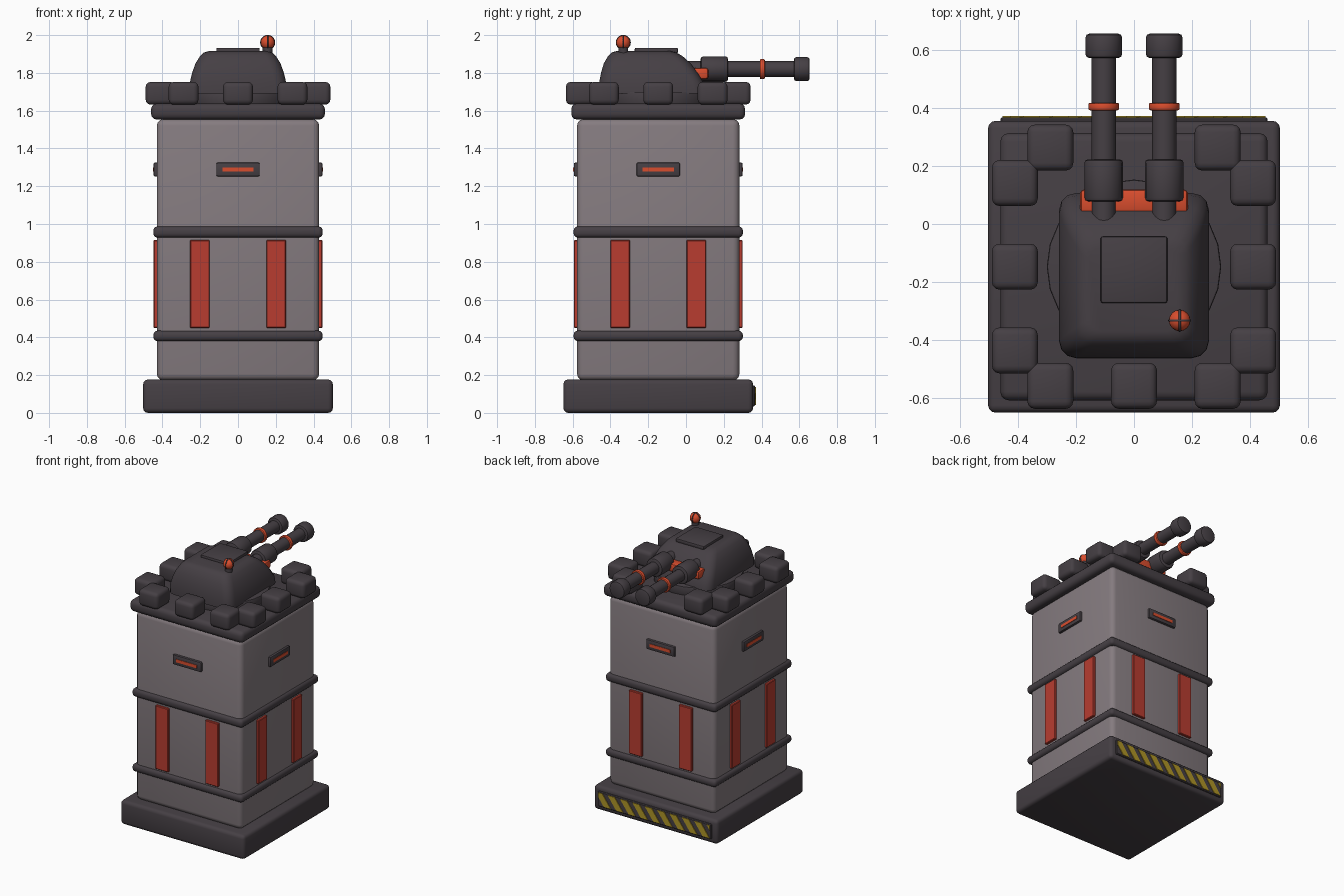
import bpy, bmesh, math
from mathutils import Matrix, Vector

if "Cube" in bpy.data.objects:
    bpy.data.objects.remove(bpy.data.objects["Cube"])

CY = -0.147  # tower axis in y


def mat(name, r, g, b):
    m = bpy.data.materials.new(name)
    m.diffuse_color = (r, g, b, 1)
    m.use_nodes = True
    m.node_tree.nodes["Principled BSDF"].inputs["Base Color"].default_value = m.diffuse_color
    return m


GREY = mat("warm grey armour", 0.235, 0.20, 0.215)
DARK = mat("dark metal", 0.06, 0.05, 0.058)
RED = mat("red panel", 0.48, 0.046, 0.03)
ORANGE = mat("orange glow", 0.70, 0.075, 0.027)
YELLOW = mat("hazard yellow", 0.43, 0.30, 0.02)


def finish(bm, name, material, bevel=0, segs=3, matrix=None):
    """Bevel the hard edges, place the mesh and shade it."""
    if bevel:
        edges = [e for e in bm.edges if e.calc_face_angle(0) > 1]
        bmesh.ops.bevel(bm, geom=edges, offset=bevel, segments=segs,
                        profile=0.5, affect='EDGES', clamp_overlap=True)
    if matrix:
        bm.transform(matrix)
    bmesh.ops.recalc_face_normals(bm, faces=bm.faces[:])
    me = bpy.data.meshes.new(name)
    bm.to_mesh(me)
    bm.free()
    me.materials.append(material)
    for p in me.polygons:
        p.use_smooth = True
    me.set_sharp_from_angle(angle=math.radians(35))
    ob = bpy.data.objects.new(name, me)
    bpy.context.collection.objects.link(ob)
    return ob


def box(name, x, y, z, material, bevel=0, segs=3, matrix=None):
    """Box from (min, max) ranges."""
    bm = bmesh.new()
    bmesh.ops.create_cube(bm, size=1)
    size = [b - a for a, b in (x, y, z)]
    mid = Vector([(a + b) / 2 for a, b in (x, y, z)])
    bm.transform(Matrix.Translation(mid) @ Matrix.Diagonal((*size, 1)))
    return finish(bm, name, material, bevel, segs, matrix)


def slab(name, half, z, material, bevel, segs=3):
    return box(name, (-half, half), (CY - half, CY + half), z, material, bevel, segs)


def cyl(name, r, length, centre, material, bevel=0, sides=16, axis='Y'):
    bm = bmesh.new()
    bmesh.ops.create_cone(bm, cap_ends=True, segments=sides, radius1=r,
                          radius2=r, depth=length)
    m = Matrix.Translation(centre)
    if axis == 'Y':
        m = m @ Matrix.Rotation(math.pi / 2, 4, 'X')
    return finish(bm, name, material, bevel, 2, m)


# tower core
slab("base_plinth", 0.502, (0, 0.177), DARK, 0.025)
slab("tower_body", 0.43, (0.172, 1.555), GREY, 0.035)
slab("lower_band", 0.448, (0.38, 0.435), DARK, 0.022)
slab("upper_band", 0.448, (0.928, 0.987), DARK, 0.022)
slab("roof_slab", 0.46, (1.553, 1.638), DARK, 0.03)

# details repeated on the four sides
for k, side in enumerate(("front", "right", "back", "left")):
    turn = Matrix.Translation((0, CY, 0)) @ Matrix.Rotation(k * math.pi / 2, 4, 'Z')
    for s in (-1, 1):
        box(f"{side}_red_panel", (s * 0.202 - 0.052, s * 0.202 + 0.052),
            (-0.447, -0.42), (0.45, 0.915), RED, 0.004, 1, turn)
    box(f"{side}_slot_frame", (-0.115, 0.115), (-0.447, -0.42), (1.252, 1.325),
        DARK, 0.008, 2, turn)
    box(f"{side}_slot_light", (-0.083, 0.083), (-0.45, -0.44), (1.277, 1.299),
        ORANGE, 0, 1, turn)
    # battlement blocks, leaving a gap behind the guns
    for x in (-0.288, 0, 0.288):
        if side == "back" and x == 0:
            continue
        box(f"{side}_battlement", (x - 0.079, x + 0.079), (-0.489, -0.331),
            (1.632, 1.752), DARK, 0.026, 3, turn)

# hazard strip on the back of the plinth
box("hazard_plate", (-0.46, 0.46), (0.34, 0.366), (0.035, 0.145), DARK, 0.005, 1)
bm = bmesh.new()
N, Z0, Z1, LEAN = 9, 0.042, 0.138, 0.07
step = 0.9 / N
for i in range(-1, N):
    x = -0.45 + i * step
    pts = [(x, Z0), (x + step * 0.55, Z0), (x + step * 0.55 + LEAN, Z1), (x + LEAN, Z1)]
    f = bm.faces.new([bm.verts.new((px, 0.366, pz)) for px, pz in pts])
    ext = bmesh.ops.extrude_face_region(bm, geom=[f])["geom"]
    bmesh.ops.translate(bm, vec=(0, 0.005, 0),
                        verts=[v for v in ext if isinstance(v, bmesh.types.BMVert)])
for sx in (-1, 1):  # trim stripes to the plate ends
    cut = bmesh.ops.bisect_plane(bm, geom=bm.verts[:] + bm.edges[:] + bm.faces[:],
                                 plane_co=(sx * 0.452, 0, 0), plane_no=(sx, 0, 0),
                                 clear_outer=True)
    bmesh.ops.holes_fill(bm, edges=[e for e in cut["geom_cut"]
                                    if isinstance(e, bmesh.types.BMEdge)])
finish(bm, "hazard_stripes", YELLOW)

# turret ring and domed turret
cyl("turret_ring", 0.3, 0.07, (0, CY, 1.665), DARK, 0.008, 24, 'Z')
sections = [  # z, half width, front y, back y, corner radius
    (1.69, 0.258, -0.462, 0.107, 0.06),
    (1.74, 0.257, -0.461, 0.098, 0.06),
    (1.80, 0.243, -0.45, 0.062, 0.06),
    (1.85, 0.225, -0.435, 0.025, 0.06),
    (1.89, 0.2, -0.412, -0.02, 0.055),
    (1.908, 0.18, -0.393, -0.052, 0.05),
    (1.915, 0.155, -0.37, -0.08, 0.045),
]
bm = bmesh.new()
loops = []
for z, w, y0, y1, r in sections:
    ring = []
    for c, (cx, cy) in enumerate([(w - r, y1 - r), (r - w, y1 - r),
                                  (r - w, y0 + r), (w - r, y0 + r)]):
        for j in range(4):
            a = (c + j / 3) * math.pi / 2
            ring.append(bm.verts.new((cx + r * math.cos(a), cy + r * math.sin(a), z)))
    loops.append(ring)
for a, b in zip(loops, loops[1:]):
    n = len(a)
    for i in range(n):
        bm.faces.new((a[i], a[(i + 1) % n], b[(i + 1) % n], b[i]))
bm.faces.new(loops[0][::-1])
bm.faces.new(loops[-1])
finish(bm, "turret_dome", DARK)
box("turret_hatch", (-0.115, 0.115), (-0.272, -0.042), (1.905, 1.933), DARK, 0.008, 2)
box("turret_glow_strip", (-0.185, 0.185), (0.04, 0.118), (1.768, 1.826), ORANGE, 0.012, 2)

# twin guns
for s, side in ((-1, "left"), (1, "right")):
    x, z = s * 0.104, 1.82
    cyl(f"{side}_gun_sleeve", 0.067, 0.144, (x, 0.15, z), DARK, 0.012)
    cyl(f"{side}_gun_barrel", 0.042, 0.64, (x, 0.3, z), DARK)
    cyl(f"{side}_gun_ring", 0.053, 0.026, (x, 0.404, z), ORANGE, 0.006)
    cyl(f"{side}_gun_muzzle", 0.063, 0.084, (x, 0.613, z), DARK, 0.013)

# caged beacon
BEACON = Vector((0.157, -0.332, 1.961))
bm = bmesh.new()
bmesh.ops.create_uvsphere(bm, u_segments=16, v_segments=10, radius=0.037)
finish(bm, "beacon_lamp", ORANGE, matrix=Matrix.Translation(BEACON))
cyl("beacon_foot", 0.026, 0.05, BEACON - Vector((0, 0, 0.05)), DARK, 0, 12, 'Z')
for name, rot in (("beacon_cage_side", (math.pi / 2, 0, 0)),
                  ("beacon_cage_front", (math.pi / 2, 0, math.pi / 2))):
    bpy.ops.mesh.primitive_torus_add(location=BEACON, rotation=rot, major_radius=0.0355,
                                     minor_radius=0.0045, major_segments=20, minor_segments=6)
    ob = bpy.context.object
    ob.name = name
    ob.data.materials.append(DARK)
    bpy.ops.object.shade_smooth()
